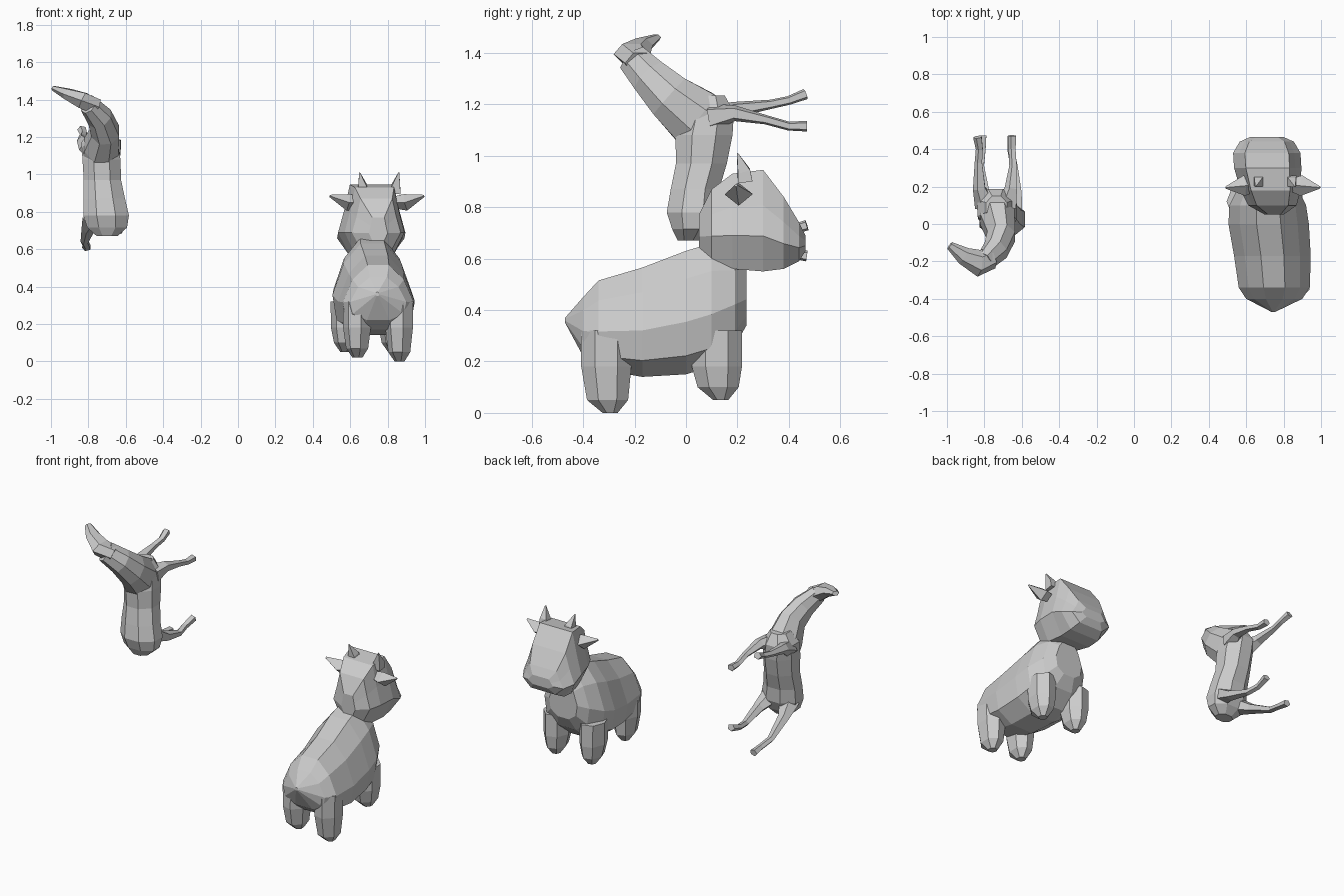
import bpy, bmesh, math
from mathutils import Vector


def ngon(n, turn=0.5):
    return [(math.cos(2 * math.pi * (i + turn) / n),
             math.sin(2 * math.pi * (i + turn) / n)) for i in range(n)]


def mirrored(half):
    return half + [(-u, v) for u, v in reversed(half)]


def loft(name, rings, shape, axis=None, side=(1, 0, 0)):
    """Skin rings (x, y, z, half width, half height) along a path."""
    bm = bmesh.new()
    pts = [Vector(r[:3]) for r in rings]
    loops = []
    for i, (p, r) in enumerate(zip(pts, rings)):
        t = Vector(axis) if axis else pts[min(i + 1, len(pts) - 1)] - pts[max(i - 1, 0)]
        t.normalize()
        u = Vector(side)
        u = (u - t * u.dot(t)).normalized()
        v = u.cross(t)
        loops.append([bm.verts.new(p + u * a * r[3] + v * b * r[4]) for a, b in shape])
    n = len(shape)
    for a, b in zip(loops, loops[1:]):
        for i in range(n):
            j = (i + 1) % n
            bm.faces.new((a[i], a[j], b[j], b[i]))
    bm.faces.new(loops[0])
    bm.faces.new(loops[-1])
    bmesh.ops.recalc_face_normals(bm, faces=bm.faces)
    mesh = bpy.data.meshes.new(name)
    bm.to_mesh(mesh)
    bm.free()
    ob = bpy.data.objects.new(name, mesh)
    bpy.context.collection.objects.link(ob)
    return ob


def span(y, x, z0, z1, w):
    """Ring standing upright between two heights."""
    return (x, y, (z0 + z1) / 2, w, (z1 - z0) / 2)


Y, Z = (0, 1, 0), (0, 0, 1)

# Cow: egg-shaped torso running from tail stub to chest
torso = mirrored([(.3, 1), (.72, .55), (1, -.15), (.9, -.7), (.4, -1)])
loft("cow_torso", [
    span(-.47, .745, .35, .37, .01),
    span(-.40, .75, .22, .45, .15),
    span(-.34, .75, .17, .515, .19),
    span(-.17, .74, .14, .565, .205),
    span(.0, .72, .15, .63, .215),
    span(.10, .715, .18, .66, .205),
    span(.19, .715, .26, .64, .16),
    span(.235, .71, .34, .58, .10)], torso, Y)

# Cow: broad head with a sloping flat face
skull = mirrored([(.65, 1), (.82, .3), (1, -.3), (.6, -1)])
loft("cow_head", [
    span(.05, .75, .64, .77, .05),
    span(.10, .74, .59, .87, .13),
    span(.18, .73, .56, .93, .16),
    span(.30, .715, .55, .945, .18),
    span(.38, .71, .56, .84, .18),
    span(.44, .71, .59, .74, .145),
    span(.465, .71, .63, .69, .09)], skull, Y)

# Cow: ears and horns
for tag, s, cx in (("left", -1, .74), ("right", 1, .745)):
    loft("cow_ear_" + tag, [
        (cx + s * .08, .21, .85, .03, .03),
        (cx + s * .15, .205, .85, .055, .045),
        (cx + s * .25, .195, .885, .006, .006)], ngon(4, 0), side=Y)
    loft("cow_horn_" + tag, [
        (.755 + s * .085, .23, .90, .04, .04),
        (.755 + s * .09, .225, .94, .032, .035),
        (.755 + s * .105, .20, 1.01, .003, .003)], ngon(4))

# Cow: four stubby legs
for name, x, y, foot in (("rear_left", .64, -.31, .02), ("rear_right", .865, -.31, 0),
                         ("front_left", .575, .12, .05), ("front_right", .83, .12, .05)):
    loft("cow_leg_" + name, [
        (x, y, .32, .08, .10),
        (x, y, .18, .078, .10),
        (x, y + .005, foot + .05, .062, .082),
        (x, y + .015, foot, .028, .03)], ngon(7), (0, 0, -1))

# Horse: upright torso with rounded rump at the bottom
loft("horse_torso", [
    (-.70, .01, .67, .06, .045),
    (-.70, .02, .715, .115, .08),
    (-.705, .025, .78, .132, .108),
    (-.715, .035, .87, .12, .102),
    (-.725, .06, .97, .108, .107),
    (-.73, .07, 1.08, .11, .12),
    (-.74, .085, 1.17, .105, .11),
    (-.735, .09, 1.235, .06, .065)], ngon(8), Z)

# Horse: tapering neck and slim head turned sideways
loft("horse_neck", [
    (-.735, .06, 1.13, .10, .127),
    (-.73, .035, 1.15, .10, .125),
    (-.71, -.065, 1.23, .08, .10),
    (-.74, -.14, 1.305, .07, .08),
    (-.80, -.205, 1.375, .05, .065)], ngon(8))
loft("horse_head", [
    (-.76, -.185, 1.36, .05, .055),
    (-.83, -.21, 1.395, .05, .072),
    (-.91, -.17, 1.43, .032, .048),
    (-.985, -.115, 1.46, .014, .022)], ngon(6), side=Z)

# Horse: thin legs, each thigh to hoof
radii = (.055, .032, .019, .018, .022)
legs = {
    "front_left": [(-.79, .10, 1.14), (-.825, .19, 1.18), (-.83, .33, 1.20),
                   (-.825, .40, 1.215), (-.835, .465, 1.24)],
    "front_right": [(-.68, .10, 1.15), (-.655, .19, 1.165), (-.645, .31, 1.14),
                    (-.65, .40, 1.115), (-.65, .47, 1.115)],
    "rear_left": [(-.77, .05, .76), (-.80, .15, .71), (-.82, .31, .64),
                  (-.81, .40, .62), (-.81, .47, .61)],
    "rear_right": [(-.65, .06, .78), (-.63, .16, .735), (-.64, .31, .695),
                   (-.655, .39, .705), (-.65, .47, .73)],
}
for name, path in legs.items():
    loft("horse_leg_" + name,
         [(*p, r * 1.15, r) for p, r in zip(path, radii)], ngon(5))
